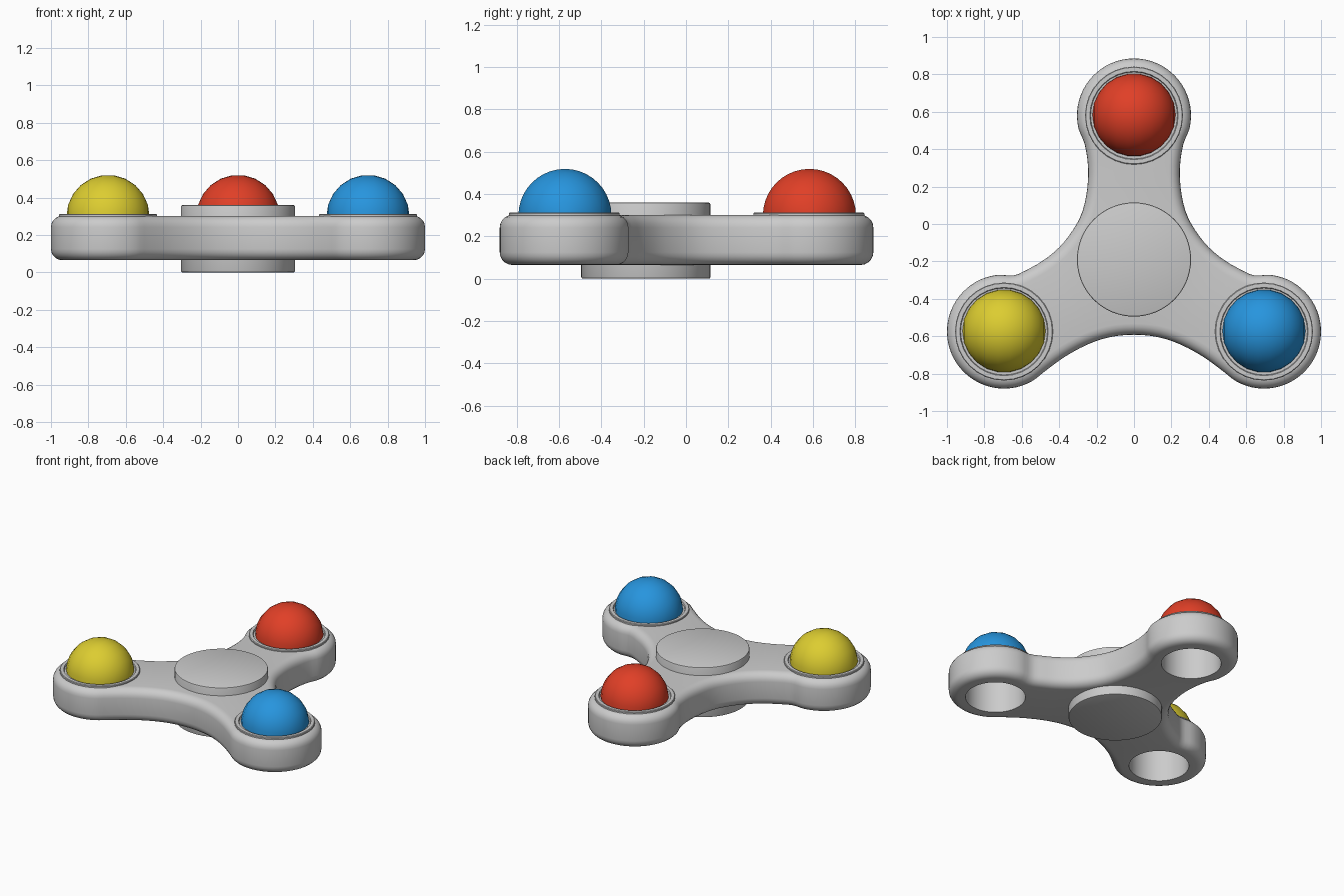
import bpy, bmesh
from math import sin, cos, pi, radians
from mathutils import Vector, Matrix

if "Cube" in bpy.data.objects:
    bpy.data.objects.remove(bpy.data.objects["Cube"])


def material(name, rgb):
    m = bpy.data.materials.new(name)
    m.diffuse_color = (*rgb, 1)
    m.use_nodes = True
    m.node_tree.nodes["Principled BSDF"].inputs["Base Color"].default_value = m.diffuse_color
    return m


GREY = material("light grey", (0.6, 0.6, 0.6))
RED = material("red", (0.75, 0.05, 0.02))
BLUE = material("blue", (0.02, 0.30, 0.73))
YELLOW = material("yellow", (0.72, 0.61, 0.03))

LOBES = {"back": ((0, 0.58), RED), "left": ((-0.695, -0.575), YELLOW),
         "right": ((0.695, -0.575), BLUE)}
LOBE_R, HOLE_R = 0.305, 0.195


def finish(bm, name, mat, angle=40):
    bmesh.ops.recalc_face_normals(bm, faces=bm.faces)
    me = bpy.data.meshes.new(name)
    bm.to_mesh(me)
    bm.free()
    ob = bpy.data.objects.new(name, me)
    bpy.context.collection.objects.link(ob)
    me.materials.append(mat)
    bpy.ops.object.select_all(action='DESELECT')
    ob.select_set(True)
    bpy.context.view_layer.objects.active = ob
    bpy.ops.object.shade_smooth_by_angle(angle=radians(angle))
    return ob


def arc(c, r, a0, a1, n):
    return [Vector((c[0] + r * cos(radians(a0 + (a1 - a0) * i / n)),
                    c[1] + r * sin(radians(a0 + (a1 - a0) * i / n)))) for i in range(n + 1)]


def smooth_loop(p, k=3):
    # closed Catmull-Rom curve through p
    out, n = [], len(p)
    for i in range(n):
        a, b, c, d = p[i - 1], p[i], p[(i + 1) % n], p[(i + 2) % n]
        for j in range(k):
            t = j / k
            out.append(0.5 * (2 * b + (c - a) * t + (2 * a - 5 * b + 4 * c - d) * t * t
                              + (3 * b - a - 3 * c + d) * t ** 3))
    return out


def ring_verts(bm, pts, z):
    return [bm.verts.new((p.x, p.y, z)) for p in pts]


def bridge(bm, a, b):
    for i in range(len(a)):
        j = (i + 1) % len(a)
        bm.faces.new((a[i], a[j], b[j], b[i]))


def loop_edges(bm, loop):
    return [bm.edges.get((loop[i - 1], loop[i])) for i in range(len(loop))]


# three-armed body outline, counter-clockwise
waist = [Vector(p) for p in ((-0.246, 0.31), (-0.25, 0.19), (-0.275, 0.07), (-0.325, -0.03),
                             (-0.40, -0.125), (-0.49, -0.198), (-0.57, -0.243))]
under = [Vector(p) for p in ((-0.37, -0.71), (-0.25, -0.645), (-0.13, -0.605), (0, -0.592),
                             (0.13, -0.605), (0.25, -0.645), (0.37, -0.71))]
mirrored_waist = [Vector((-p.x, p.y)) for p in reversed(waist)]
outline = smooth_loop(arc(LOBES["back"][0], LOBE_R, -30, 210, 14) + waist
                      + arc(LOBES["left"][0], LOBE_R, 80, 316, 14) + under
                      + arc(LOBES["right"][0], LOBE_R, 224, 460, 14) + mirrored_waist)
normals = []
for i in range(len(outline)):
    t = (outline[(i + 1) % len(outline)] - outline[i - 1]).normalized()
    normals.append(Vector((-t.y, t.x)))

# body: rounded edge layers, capped top and bottom around the lobe holes
Z0, Z1, B = 0.065, 0.302, 0.06
layers = [(B * (1 - sin(a)), Z0 + B * (1 - cos(a))) for a in (i * pi / 10 for i in range(6))]
layers += [(d, Z0 + Z1 - z) for d, z in reversed(layers)]
bm = bmesh.new()
loops = [ring_verts(bm, [p + n * d for p, n in zip(outline, normals)], z) for d, z in layers]
for a, b in zip(loops, loops[1:]):
    bridge(bm, a, b)
low, high = loop_edges(bm, loops[0]), loop_edges(bm, loops[-1])
for c, _ in LOBES.values():
    pts = arc(c, HOLE_R, 0, 360, 40)[:-1]
    a, b = ring_verts(bm, pts, Z0), ring_verts(bm, pts, Z1)
    bridge(bm, a, b)
    low += loop_edges(bm, a)
    high += loop_edges(bm, b)
for edges, nz in ((low, -1), (high, 1)):
    bmesh.ops.triangle_fill(bm, edges=edges, use_beauty=True, normal=(0, 0, nz))
finish(bm, "body", GREY)

# central finger hub with a softened rim
bm = bmesh.new()
bmesh.ops.create_cone(bm, cap_ends=True, segments=64, radius1=0.305, radius2=0.305, depth=0.36,
                      matrix=Matrix.Translation((0, -0.19, 0.18)))
rims = [e for e in bm.edges if abs(e.verts[0].co.z - e.verts[1].co.z) < 1e-4]
bmesh.ops.bevel(bm, geom=rims, offset=0.008, segments=2, affect='EDGES', profile=0.5)
finish(bm, "hub", GREY)

for side, (c, mat) in LOBES.items():
    # thin collar round each dome
    bm = bmesh.new()
    prof = [(0.262, 0.28), (0.262, 0.309), (0.258, 0.313), (0.236, 0.313), (0.232, 0.303), (0.2, 0.303)]
    rings = [ring_verts(bm, arc(c, r, 0, 360, 32)[:-1], z) for r, z in prof]
    for a, b in zip(rings, rings[1:]):
        bridge(bm, a, b)
    finish(bm, side + "_collar", GREY, 30)

    # half-sphere dome, poles along x
    bm = bmesh.new()
    bmesh.ops.create_uvsphere(bm, u_segments=40, v_segments=11, radius=0.222,
                              matrix=Matrix.Rotation(pi / 2, 4, 'Y'))
    bmesh.ops.bisect_plane(bm, geom=bm.verts[:] + bm.edges[:] + bm.faces[:], dist=1e-5,
                           plane_co=(0, 0, 0), plane_no=(0, 0, 1), clear_inner=True)
    bmesh.ops.translate(bm, verts=bm.verts, vec=(c[0], c[1] + 0.003, 0.299))
    finish(bm, side + "_dome", mat, 60)
